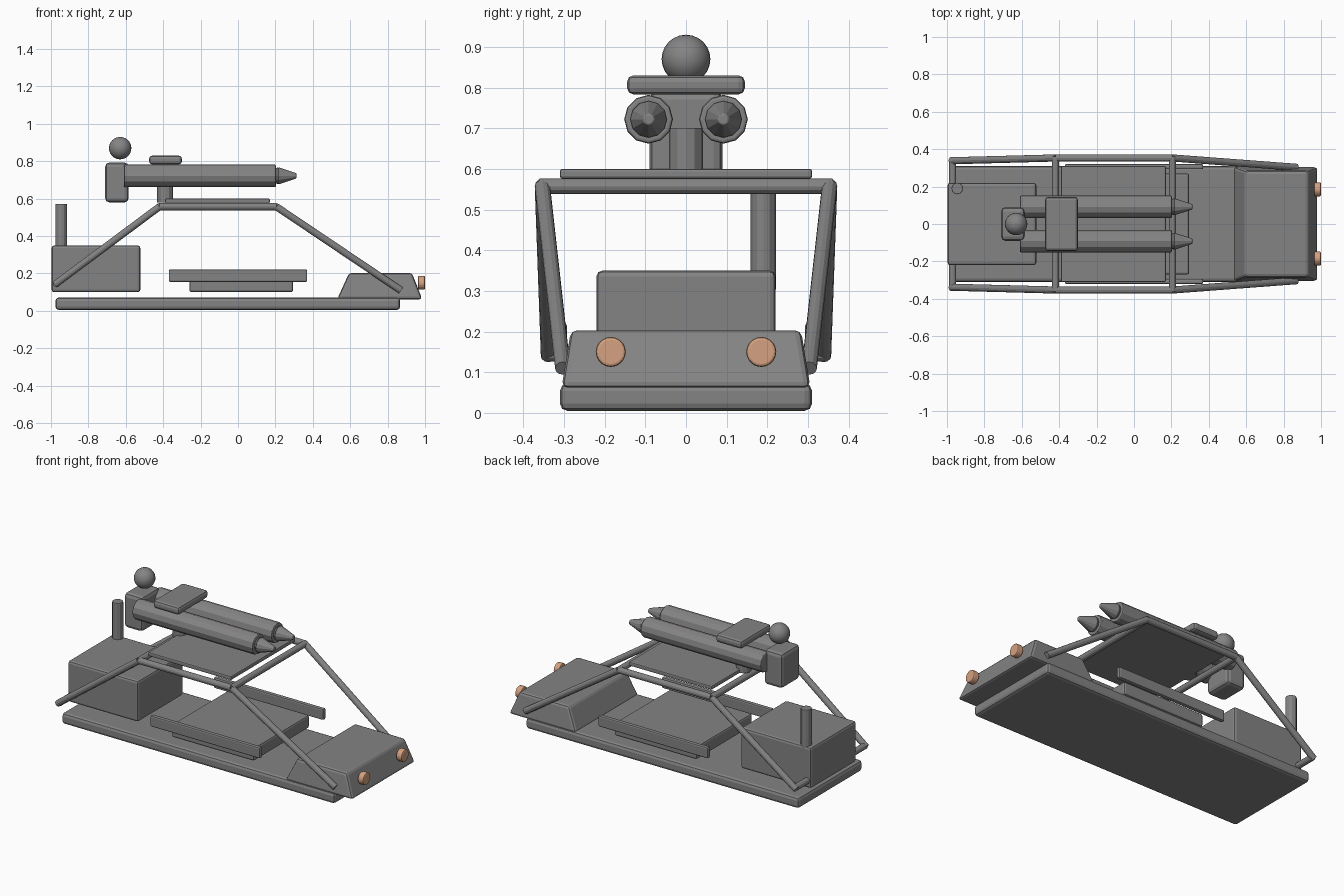
import bpy, bmesh, math
from mathutils import Vector

if "Cube" in bpy.data.objects:
    bpy.data.objects.remove(bpy.data.objects["Cube"])


def material(name, rgb):
    m = bpy.data.materials.new(name)
    m.diffuse_color = (*rgb, 1)
    m.use_nodes = True
    m.node_tree.nodes["Principled BSDF"].inputs["Base Color"].default_value = m.diffuse_color
    return m


GREY = material("gunmetal grey", (0.235, 0.23, 0.23))
LAMP = material("amber lamp", (0.66, 0.36, 0.22))


def finish(name, bm, mat=GREY, bevel=0.0, segments=2, angle=None):
    bmesh.ops.recalc_face_normals(bm, faces=bm.faces)
    me = bpy.data.meshes.new(name)
    bm.to_mesh(me)
    bm.free()
    me.materials.append(mat)
    ob = bpy.data.objects.new(name, me)
    bpy.context.collection.objects.link(ob)
    if bevel:
        mod = ob.modifiers.new("bevel", "BEVEL")
        mod.width, mod.segments = bevel, segments
        mod.limit_method, mod.angle_limit = "ANGLE", math.radians(40)
    if angle:
        bpy.ops.object.select_all(action="DESELECT")
        ob.select_set(True)
        bpy.context.view_layer.objects.active = ob
        bpy.ops.object.shade_smooth_by_angle(angle=math.radians(angle))
    return ob


def box(name, x, y, z, bevel=0.012):
    """Bevelled box from (min, max) ranges."""
    bm = bmesh.new()
    bmesh.ops.create_cube(bm, size=1)
    for v in bm.verts:
        v.co = [(r[0] + r[1]) / 2 + c * (r[1] - r[0]) for r, c in zip((x, y, z), v.co)]
    return finish(name, bm, bevel=bevel)


def rod(name, a, b, r1, r2=None, sides=12, mat=GREY, bevel=0.0):
    """Cylinder or cone between two points."""
    a, b = Vector(a), Vector(b)
    bm = bmesh.new()
    bmesh.ops.create_cone(bm, cap_ends=True, segments=sides, radius1=r1,
                          radius2=r1 if r2 is None else r2, depth=(b - a).length)
    rot = (b - a).to_track_quat("Z", "Y").to_matrix()
    for v in bm.verts:
        v.co = rot @ v.co + (a + b) / 2
    return finish(name, bm, mat, bevel)


# Chassis, engine and exhaust
box("floor", (-0.976, 0.867), (-0.31, 0.31), (0.005, 0.072), 0.018)
box("engine_block", (-0.997, -0.522), (-0.22, 0.22), (0.10, 0.35), 0.014)
rod("exhaust_pipe", (-0.945, 0.19, 0.3), (-0.945, 0.19, 0.572), 0.031, bevel=0.004)

# Seat with a rail on each side
box("seat", (-0.26, 0.295), (-0.27, 0.27), (0.10, 0.18))
for s, side in ((-1, "near"), (1, "far")):
    box("side_rail_" + side, (-0.37, 0.37), sorted((s * 0.293, s * 0.32)), (0.155, 0.222), 0.008)

# Tapered nose: (x back, x front, half width, height)
bm = bmesh.new()
rings = []
for x0, x1, w, z in ((0.53, 0.985, 0.306, 0.062), (0.594, 0.93, 0.283, 0.203)):
    rings.append([bm.verts.new(p) for p in ((x0, -w, z), (x1, -w, z), (x1, w, z), (x0, w, z))])
bm.faces.new(rings[0])
bm.faces.new(rings[1])
for i in range(4):
    j = (i + 1) % 4
    bm.faces.new((rings[0][i], rings[0][j], rings[1][j], rings[1][i]))
finish("nose", bm, bevel=0.015)

# Roll cage with roof plate and headlights
T = 0.019
for s, side in ((-1, "near"), (1, "far")):
    back, front = (-0.42, s * 0.353, 0.557), (0.205, s * 0.353, 0.557)
    rod("cage_top_" + side, back, front, T)
    rod("cage_front_leg_" + side, front, (0.87, s * 0.303, 0.11), T)
    rod("cage_rear_leg_" + side, back, (-0.98, s * 0.338, 0.14), T)
    rod("headlight_" + side, (0.962, s * 0.185, 0.15), (1.0, s * 0.185, 0.15), 0.037,
        sides=20, mat=LAMP, bevel=0.007)
for name, x, w, z in (("back", -0.42, 0.36, 0.557), ("front", 0.205, 0.36, 0.557),
                      ("rear_low", -0.97, 0.34, 0.145)):
    rod("cage_crossbar_" + name, (x, -w, z), (x, w, z), T)
box("roof_plate", (-0.39, 0.17), (-0.31, 0.31), (0.576, 0.60), 0.006)

# Twin roof launcher
rod("launcher_post", (-0.39, 0, 0.58), (-0.39, 0, 0.70), 0.042)
box("launcher_back", (-0.71, -0.585), (-0.09, 0.09), (0.58, 0.793), 0.022)
box("launcher_top", (-0.475, -0.30), (-0.145, 0.145), (0.783, 0.83), 0.016)
for s, side in ((-1, "near"), (1, "far")):
    y = s * 0.092
    rod("launcher_tube_" + side, (-0.61, y, 0.722), (0.203, y, 0.722), 0.06, bevel=0.007)
    rod("warhead_collar_" + side, (0.195, y, 0.722), (0.215, y, 0.722), 0.036, 0.046)
    rod("warhead_" + side, (0.215, y, 0.722), (0.312, y, 0.722), 0.046, 0.014, bevel=0.004)

# Sensor ball
bm = bmesh.new()
bmesh.ops.create_uvsphere(bm, u_segments=24, v_segments=12, radius=0.06)
bmesh.ops.translate(bm, verts=bm.verts, vec=(-0.63, 0, 0.87))
finish("sensor_ball", bm, angle=40)
